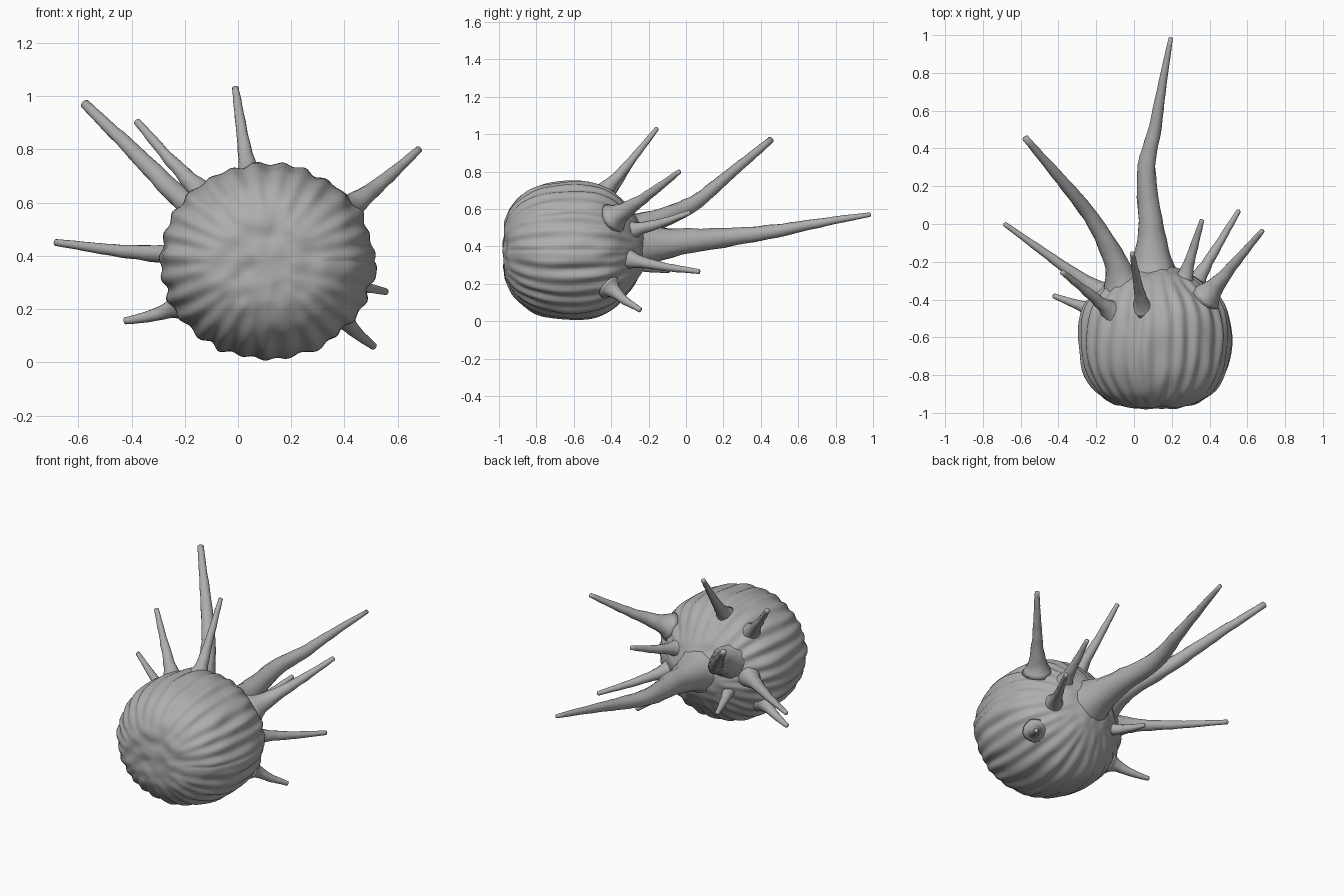
import bpy, bmesh, math
from mathutils import Vector, noise

cube = bpy.data.objects.get("Cube")
if cube:
    bpy.data.objects.remove(cube, do_unlink=True)

# One plain grey for the whole shell
grey = bpy.data.materials.new("shell grey")
grey.use_nodes = True
color = (0.42, 0.42, 0.42, 1)
grey.diffuse_color = color
grey.node_tree.nodes["Principled BSDF"].inputs["Base Color"].default_value = color


def skin(name, rings, start, end):
    """Join rings of points into a closed, smooth skin capped at both ends."""
    bm = bmesh.new()
    loops = [[bm.verts.new(p) for p in ring] for ring in rings]
    count = len(loops[0])
    for a, b in zip(loops, loops[1:]):
        for i in range(count):
            j = (i + 1) % count
            bm.faces.new((a[i], a[j], b[j], b[i]))
    for loop, tip in ((loops[0], start), (loops[-1], end)):
        v = bm.verts.new(tip)
        for i in range(count):
            bm.faces.new((loop[i], loop[(i + 1) % count], v))
    bmesh.ops.recalc_face_normals(bm, faces=bm.faces)
    mesh = bpy.data.meshes.new(name)
    bm.to_mesh(mesh)
    bm.free()
    mesh.materials.append(grey)
    obj = bpy.data.objects.new(name, mesh)
    bpy.context.collection.objects.link(obj)
    mesh.shade_smooth()
    return obj


def sample(points, t):
    """Smooth curve through a list of vectors, t from 0 to 1."""
    n = len(points) - 1
    i = min(int(t * n), n - 1)
    u = t * n - i
    b, c = points[i], points[i + 1]
    a = points[i - 1] if i else b * 2 - c
    d = points[i + 2] if i + 2 <= n else c * 2 - b
    return 0.5 * (2 * b + (c - a) * u + (2 * a - 5 * b + 4 * c - d) * u ** 2
                  + (3 * b - a - 3 * c + d) * u ** 3)


# Ribbed body, revolved about the front-to-back axis
PROFILE = [Vector(p) for p in (
    (-0.975, 0.15), (-0.97, 0.36), (-0.945, 0.57), (-0.88, 0.78), (-0.77, 0.93),
    (-0.62, 0.99), (-0.49, 0.96), (-0.40, 0.86), (-0.33, 0.69), (-0.27, 0.48),
    (-0.23, 0.28), (-0.215, 0.12))]
STEPS, SEGMENTS, RIBS = 48, 240, 27
CX, CZ = 0.11, 0.38
rings = []
for s in range(STEPS + 1):
    y, r = sample(PROFILE, s / STEPS)
    fade = max(0, min(1, (r - 0.4) / 0.45))
    ring = []
    for k in range(SEGMENTS):
        a = math.tau * k / SEGMENTS
        d = Vector((math.cos(a), y * 1.2, math.sin(a)))
        wobble = noise.noise(d * 2.5) * 1.3
        rib = 0.017 * fade * math.sin(RIBS * a + wobble)
        keel = 0.03 * fade * math.exp(-((a - math.tau + 0.06) / 0.06) ** 2)
        lump = 0.03 * noise.noise(Vector((d.x * r, y, d.z * r)) * 5)
        g = r * (1 + lump) + rib + keel
        dent = 0.012 * noise.noise(Vector((d.x * r, 3, d.z * r)) * 6) * (1 - fade)
        ring.append((CX + 0.405 * g * d.x, y + dent, CZ + 0.37 * g * d.z))
    rings.append(ring)
skin("ribbed_body", rings, (CX, -0.977, CZ), (CX, -0.21, CZ))


def spine(name, root, tip, path):
    """Tapered, slightly knobbly spine with a flared root."""
    pts = [Vector(p) for p in path]
    steps, sides, out = 26, 14, []
    for s in range(steps + 1):
        t = s / steps
        p = sample(pts, t)
        ahead = sample(pts, min(1, t + 0.02)) - sample(pts, max(0, t - 0.02))
        turn = Vector((0, 0, 1)).rotation_difference(ahead)
        r = root + (tip - root) * t ** 0.85 + root * 0.9 * math.exp(-t * 9)
        ring = []
        for k in range(sides):
            a = math.tau * k / sides
            q = Vector((math.cos(a), math.sin(a), 0))
            q.rotate(turn)
            ring.append(p + q * r * (1 + 0.12 * noise.noise((p + q * r) * 22)))
        out.append(ring)
    skin(name, out, pts[0], sample(pts, 1) + ahead.normalized() * tip * 0.5)


# Spines fanning out from the back half
spine("long_back_spine", 0.075, 0.012, [
    (0.10, -0.28, 0.40), (0.09, -0.02, 0.425), (0.065, 0.28, 0.455),
    (0.11, 0.50, 0.485), (0.15, 0.74, 0.53), (0.195, 0.985, 0.57)])
spine("upper_right_long_spine", 0.068, 0.018, [
    (-0.05, -0.35, 0.47), (-0.11, -0.17, 0.535), (-0.23, 0.04, 0.63),
    (-0.40, 0.25, 0.80), (-0.575, 0.455, 0.97)])
STRAIGHT = {
    "upper_right_short_spine": (0.038, (-0.11, -0.47, 0.61), (-0.38, -0.255, 0.905)),
    "top_spine": (0.034, (0.045, -0.45, 0.68), (-0.01, -0.155, 1.03)),
    "upper_left_spine": (0.045, (0.38, -0.39, 0.55), (0.68, -0.035, 0.80)),
    "middle_right_spine": (0.038, (-0.17, -0.37, 0.40), (-0.685, 0.0, 0.45)),
    "lower_right_spine": (0.036, (-0.21, -0.46, 0.215), (-0.425, -0.38, 0.155)),
    "middle_left_spine": (0.034, (0.32, -0.32, 0.335), (0.555, 0.07, 0.265)),
    "lower_left_spine": (0.036, (0.38, -0.41, 0.18), (0.51, -0.245, 0.06)),
    "inner_left_spine": (0.036, (0.26, -0.31, 0.48), (0.36, 0.02, 0.58)),
    "inner_right_spine": (0.036, (-0.07, -0.34, 0.32), (-0.15, -0.09, 0.27)),
}
for name, (root, base, end) in STRAIGHT.items():
    mid = Vector(base).lerp(Vector(end), 0.5) - Vector((0, 0, 0.008))
    spine(name, root, 0.013, [base, mid, end])
